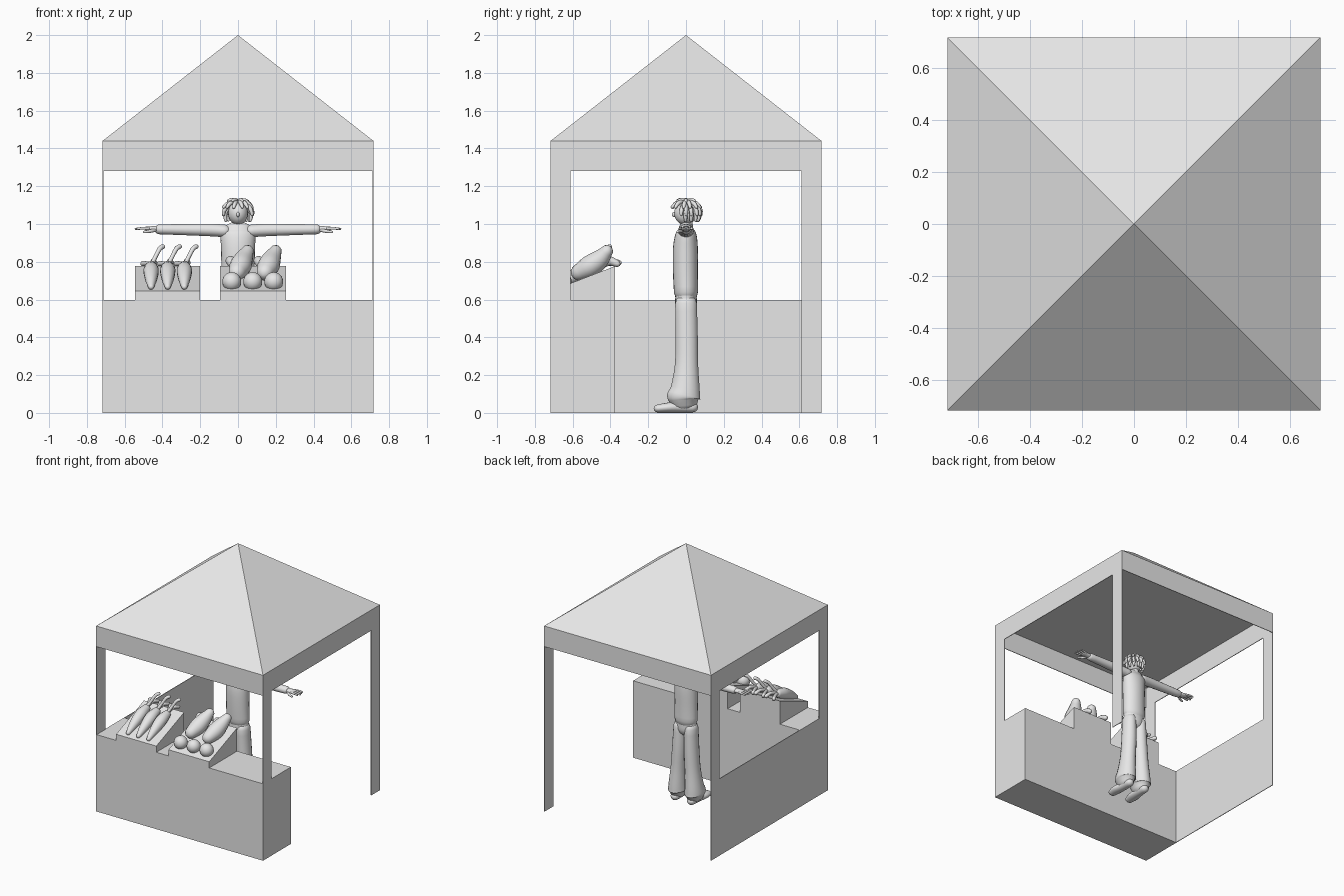
import bpy, bmesh, math, random
from mathutils import Vector

if "Cube" in bpy.data.objects:
    bpy.data.objects.remove(bpy.data.objects["Cube"])

random.seed(4)
mat = bpy.data.materials.new("light grey")
mat.diffuse_color = (0.8, 0.8, 0.8, 1)
mat.use_nodes = True
mat.node_tree.nodes["Principled BSDF"].inputs["Base Color"].default_value = mat.diffuse_color


def finish(name, bm, smooth=False, mirror=False):
    bmesh.ops.recalc_face_normals(bm, faces=bm.faces)
    me = bpy.data.meshes.new(name)
    bm.to_mesh(me)
    bm.free()
    me.materials.append(mat)
    ob = bpy.data.objects.new(name, me)
    bpy.context.collection.objects.link(ob)
    if smooth:
        for p in me.polygons:
            p.use_smooth = True
    if mirror:
        ob.modifiers.new("mirror", 'MIRROR')
    return ob


def box(name, x0, x1, y0, y1, z0, z1):
    prism(name, [(y0, z0), (y1, z0), (y1, z1), (y0, z1)], x0, x1)


def prism(name, profile, x0, x1):
    """Side profile (y, z) extruded along x."""
    bm = bmesh.new()
    f = bm.faces.new([bm.verts.new((x0, y, z)) for y, z in profile])
    ext = bmesh.ops.extrude_face_region(bm, geom=[f])
    moved = [v for v in ext["geom"] if isinstance(v, bmesh.types.BMVert)]
    bmesh.ops.translate(bm, verts=moved, vec=(x1 - x0, 0, 0))
    finish(name, bm)


def add_tube(bm, pts, ref, seg=14, steps=3):
    """Rounded tube through (x, y, z, half width, half depth) points."""
    P = [Vector(p) for p in pts]
    Q = []
    for i in range(len(P) - 1):
        a, b = P[i], P[i + 1]
        m0 = (P[i + 1] - P[max(i - 1, 0)]) / 2
        m1 = (P[min(i + 2, len(P) - 1)] - P[i]) / 2
        for k in range(steps):
            t = k / steps
            Q.append(a * (2*t**3 - 3*t*t + 1) + m0 * (t**3 - 2*t*t + t)
                     + b * (3*t*t - 2*t**3) + m1 * (t**3 - t*t))
    Q.append(P[-1])
    C = [Vector(q[:3]) for q in Q]
    rings = []
    for i, q in enumerate(Q):
        t = (C[min(i + 1, len(C) - 1)] - C[max(i - 1, 0)]).normalized()
        row = [(C[i], t, q[3], q[4])]
        if i in (0, len(Q) - 1):
            s = -1 if i == 0 else 1
            r = min(q[3], q[4])
            for d in (30, 60, 85):
                d = math.radians(d)
                row.append((C[i] + t * s * r * math.sin(d), t,
                            q[3] * math.cos(d), q[4] * math.cos(d)))
            if i == 0:
                row.reverse()
        rings += row
    loops = []
    for c, t, a, b in rings:
        u = Vector(ref).cross(t).normalized()
        v = t.cross(u)
        loops.append([bm.verts.new(c + u * a * math.cos(2*math.pi*k/seg)
                                   + v * b * math.sin(2*math.pi*k/seg))
                      for k in range(seg)])
    for l0, l1 in zip(loops, loops[1:]):
        for k in range(seg):
            bm.faces.new((l0[k], l0[(k+1) % seg], l1[(k+1) % seg], l1[k]))
    bm.faces.new(loops[0])
    bm.faces.new(loops[-1])


def tubes(name, paths, ref, mirror=False, seg=14):
    bm = bmesh.new()
    for p in paths:
        add_tube(bm, p, ref, seg)
    return finish(name, bm, True, mirror)


def ball(name, c, r, scale=(1, 1, 1)):
    bm = bmesh.new()
    bmesh.ops.create_uvsphere(bm, u_segments=20, v_segments=12, radius=r)
    bmesh.ops.scale(bm, vec=scale, verts=bm.verts)
    bmesh.ops.translate(bm, vec=c, verts=bm.verts)
    finish(name, bm, True)


W, T = 0.717, 0.005
X, Y, Z = (1, 0, 0), (0, 1, 0), (0, 0, 1)

# Pyramid roof with a flat ceiling
bm = bmesh.new()
base = [bm.verts.new((sx * W, sy * W, 1.44)) for sx, sy in ((-1, -1), (1, -1), (1, 1), (-1, 1))]
top = bm.verts.new((0, 0, 2))
bm.faces.new(base)
for i in range(4):
    bm.faces.new((base[i], base[(i + 1) % 4], top))
finish("roof", bm)

# Valance boards and flat corner posts
for s, side in ((-1, "left"), (1, "right")):
    xa, xb = sorted((s * W, s * (W - T)))
    box(side + "_valance", xa, xb, -W, W, 1.28, 1.44)
    box(side + "_front_post", xa, xb, -W, -0.612, 0, 1.28)
    box(side + "_back_post", xa, xb, 0.612, W, 0, 1.28)
box("front_valance", -W, W, -W, -W + T, 1.28, 1.44)
box("back_valance", -W, W, W - T, W, 1.28, 1.44)

# Counter, side wall and sloped display crates
box("counter", -W, W, -W, -0.375, 0, 0.597)
box("side_wall", -W, -W + T, -0.375, 0.612, 0, 0.597)
for name, x0, x1 in (("left_crate", -0.545, -0.2), ("right_crate", -0.095, 0.255)):
    prism(name, [(-W, 0.597), (-0.375, 0.597), (-0.375, 0.777), (-W, 0.645)], x0, x1)

# Tapered root vegetables with stalks
for i in range(3):
    x = -0.46 + 0.088 * i
    tubes(f"root_{i}", [[(x, -0.69, 0.668, .016, .016), (x, -0.63, 0.705, .031, .031),
                         (x, -0.54, 0.752, .041, .041), (x, -0.47, 0.775, .03, .03)]], X)
    tubes(f"stalks_{i}", [
        [(x, -0.47, 0.78, .013, .013), (x + .02, -0.445, 0.82, .011, .011),
         (x + .045, -0.42, 0.868, .012, .012), (x + .062, -0.405, 0.88, .013, .013)],
        [(x, -0.47, 0.78, .012, .012), (x - .02, -0.41, 0.79, .012, .012),
         (x - .042, -0.36, 0.79, .015, .015)],
        [(x, -0.47, 0.78, .012, .012), (x + .01, -0.40, 0.805, .012, .012),
         (x + .02, -0.355, 0.795, .014, .014)]], X, seg=10)

# Round fruits and large curved gourds
for i in range(3):
    ball(f"round_fruit_{i}", (-0.033 + 0.111 * i, -0.655, 0.695), 0.05)
for i in range(2):
    x = 0.0 + 0.148 * i
    tubes(f"gourd_{i}", [[(x - .005, -0.565, 0.745, .045, .045), (x + .012, -0.51, 0.775, .058, .058),
                          (x + .03, -0.455, 0.815, .05, .05), (x + .05, -0.42, 0.855, .034, .034)]], X)
    tubes(f"gourd_stem_{i}", [[(x - .02, -0.46, 0.785, .028, .028), (x - .04, -0.41, 0.805, .026, .026),
                               (x - .035, -0.365, 0.79, .018, .018)]], X)

# Vendor: shirt, trousers and shoes
tubes("shirt", [[(0, 0, 0.64, .09, .064), (0, -.003, 0.75, .088, .066), (0, -.003, 0.87, .09, .066),
                 (0, 0, 0.945, .092, .056), (0, 0, 0.972, .075, .04)]], Y, seg=24)
tubes("hips", [[(0, 0, 0.57, .085, .058), (0, 0, 0.64, .083, .056)]], Y, seg=20)
tubes("trouser_leg", [[(.046, 0, 0.58, .046, .058), (.05, .003, 0.42, .052, .06),
                       (.06, .003, 0.26, .054, .062), (.068, -.004, 0.13, .064, .078),
                       (.07, -.012, 0.085, .068, .09), (.07, -.012, 0.07, .06, .08)]], Y, True, 18)
tubes("shoe", [[(.07, .035, 0.031, .032, .029), (.072, -.04, 0.031, .037, .029),
                (.078, -.10, 0.028, .042, .026), (.08, -.15, 0.023, .032, .021)]], Z, True)

# Sleeves and hands, arms stretched sideways
tubes("sleeve", [[(.07, 0, 0.963, .042, .034), (.14, 0, 0.968, .038, .034),
                  (.28, 0, 0.97, .033, .03), (.415, 0, 0.972, .03, .027)]], Z, True)
fingers = [[(.475, y, .976, .008, .008), (.51, y * 1.25, .977, .007, .007),
            (.543 - abs(y + .004) * .5, y * 1.35, .974, .006, .006)] for y in (-.024, -.008, .008, .024)]
tubes("hand", [[(.41, 0, .973, .02, .018), (.44, 0, .974, .025, .016), (.485, 0, .976, .03, .011)],
               [(.44, -.015, .968, .01, .01), (.465, -.035, .962, .009, .009),
                (.495, -.045, .958, .007, .007)]] + fingers, Z, True, 10)

# Neck, head and nose
tubes("neck", [[(0, .01, .96, .03, .03), (0, .005, 1.03, .028, .028)]], Y)
ball("head", (0, -.003, 1.058), 0.06, (.88, 1, 1.05))
ball("nose", (0, -.064, 1.05), 0.011, (.8, 1, 1.2))

# Curly hair: drooping locks in layers, left open over the face
locks = []
for start, end, n, reach in ((8, 42, 6, .078), (25, 72, 12, .08), (50, 100, 15, .08), (75, 125, 15, .077)):
    for k in range(n):
        az = 2 * math.pi * (k + .5 * (start == 25)) / n + random.uniform(-.08, .08)
        if math.sin(az) < (-.45 if end < 110 else -.15) and end > 80:
            continue
        path = []
        for j in range(4):
            e = math.radians(start + (end - start) * j / 3)
            r = .058 + (reach - .058) * (j / 3) + random.uniform(-.002, .003)
            w = (.009, .011, .011, .008)[j]
            path.append((r * math.sin(e) * math.cos(az), .002 + r * math.sin(e) * math.sin(az),
                         1.064 + r * math.cos(e), w, w))
        locks.append(path)
tubes("hair", locks, (0.31, 0.17, 0.93), seg=8)
